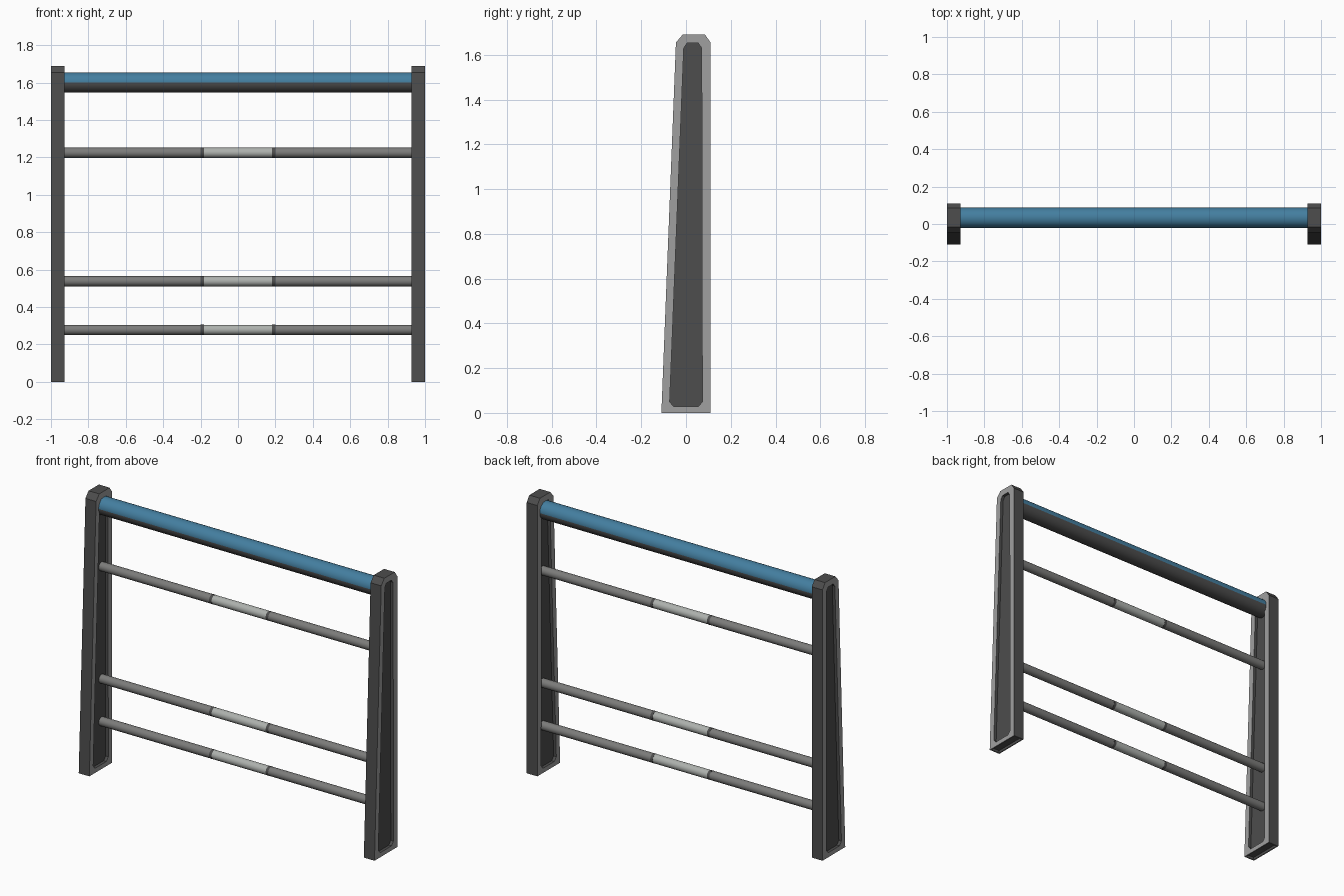
import bpy, bmesh, math
from mathutils import Matrix

if "Cube" in bpy.data.objects:
    bpy.data.objects.remove(bpy.data.objects["Cube"])


def material(name, rgb):
    m = bpy.data.materials.new(name)
    m.diffuse_color = (*rgb, 1)
    m.use_nodes = True
    m.node_tree.nodes["Principled BSDF"].inputs["Base Color"].default_value = m.diffuse_color
    return m


DARK = material("dark grey", (0.075, 0.075, 0.075))
RIM = material("light grey", (0.35, 0.35, 0.35))
ROD = material("mid grey", (0.20, 0.20, 0.195))
GRIP = material("pale grey", (0.42, 0.44, 0.42))
BLUE = material("blue", (0.057, 0.21, 0.35))


def finish(name, bm, mats, smooth=False):
    bmesh.ops.recalc_face_normals(bm, faces=bm.faces)
    me = bpy.data.meshes.new(name)
    bm.to_mesh(me)
    bm.free()
    for m in mats:
        me.materials.append(m)
    ob = bpy.data.objects.new(name, me)
    bpy.context.collection.objects.link(ob)
    if smooth:
        bpy.ops.object.select_all(action='DESELECT')
        ob.select_set(True)
        bpy.context.view_layer.objects.active = ob
        bpy.ops.object.shade_smooth_by_angle(angle=math.radians(40))
    return ob


# Post: tapered slab with a recessed panel on both sides (y, z profiles)
OUTER = [(-.11, 0), (.11, 0), (.11, 1.655), (.085, 1.69), (-.015, 1.69), (-.045, 1.655)]
INNER = [(-.055, .028), (.055, .028), (.073, .05), (.07, 1.63),
         (.055, 1.652), (.005, 1.652), (-.01, 1.63), (-.073, .05)]
NEAREST = [0, 1, 1, 2, 3, 4, 5, 0]   # outer corner facing each inner point
HALF, RECESS = 0.036, 0.018


def post(name, cx):
    bm = bmesh.new()

    def ring(pts, x):
        return [bm.verts.new((cx + x, y, z)) for y, z in pts]

    def face(vs, mat):
        f = bm.faces.new(list(dict.fromkeys(vs)))
        f.material_index = mat
        return f

    outers = []
    for s in (-1, 1):
        o = ring(OUTER, s * HALF)
        lip = ring(INNER, s * HALF)
        floor = ring(INNER, s * (HALF - RECESS))
        outers.append(o)
        for i in range(8):
            j = (i + 1) % 8
            face([o[NEAREST[i]], o[NEAREST[j]], lip[j], lip[i]], 1)   # rim
            face([lip[i], lip[j], floor[j], floor[i]], 0)             # recess wall
        face(floor, 0)
    a, b = outers
    band = [face([a[i], a[(i + 1) % 6], b[(i + 1) % 6], b[i]], 0) for i in range(6)]
    # hollow foot with a light edge
    bmesh.ops.recalc_face_normals(bm, faces=bm.faces)
    foot = band[0]
    edge = bmesh.ops.inset_individual(bm, faces=[foot], thickness=0.01)
    for f in edge["faces"]:
        f.material_index = 1
    foot.material_index = 0
    walls = bmesh.ops.inset_individual(bm, faces=[foot], thickness=0.001, depth=-0.015)
    for f in walls["faces"]:
        f.material_index = 0
    return finish(name, bm, [DARK, RIM])


post("left_post", -(1 - HALF))
post("right_post", 1 - HALF)


# Round bars lying along x
def bar(name, x0, x1, z, r, mats, rule=None, y=0.033):
    bm = bmesh.new()
    bmesh.ops.create_cone(bm, cap_ends=True, segments=32, radius1=r, radius2=r, depth=x1 - x0,
                          matrix=Matrix.Rotation(math.pi / 2, 4, 'Y'))
    if rule:
        for f in bm.faces:
            f.material_index = rule(f)
    bmesh.ops.translate(bm, verts=bm.verts, vec=((x0 + x1) / 2, y, z))
    return finish(name, bm, mats, smooth=True)


END = 0.96
# Top bar: blue upper half, dark lower half
bar("top_bar", -END, END, 1.60, 0.054, [DARK, BLUE],
    lambda f: int(f.calc_center_median().z > 0))

# Rails: grey tubes, dark rings and a pale middle section
for label, z in (("upper", 1.225), ("middle", 0.538), ("lower", 0.278)):
    for side, s in (("left", -1), ("right", 1)):
        xs = sorted((s * 0.2, s * END))
        bar(f"{label}_rail_{side}", xs[0], xs[1], z, 0.027, [ROD])
        xs = sorted((s * 0.183, s * 0.2))
        bar(f"{label}_rail_ring_{side}", xs[0], xs[1], z, 0.0275, [DARK])
    bar(f"{label}_rail_middle", -0.183, 0.183, z, 0.027, [GRIP])
